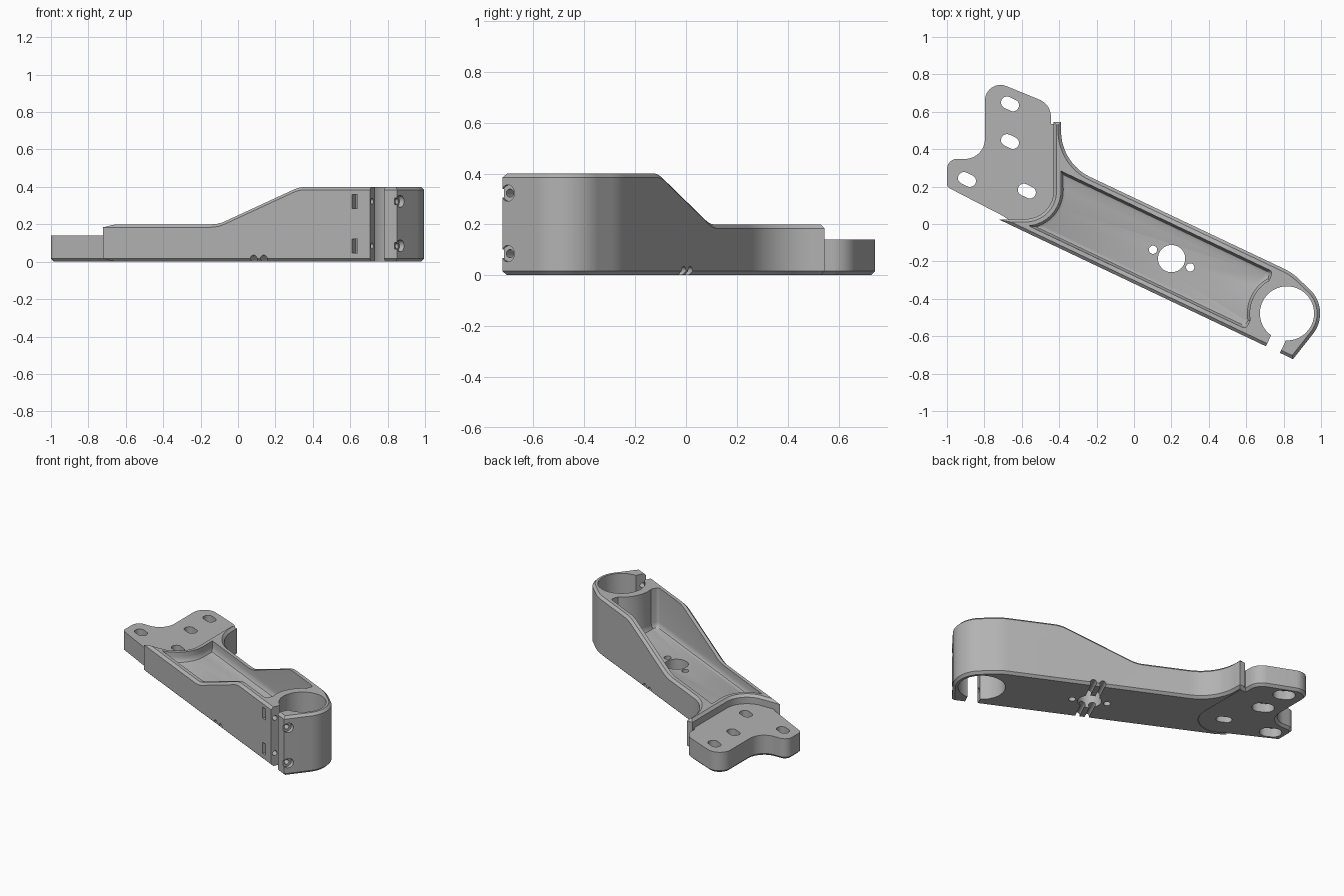
import bpy, bmesh
from math import sin, cos, tan, asin, sqrt, radians, pi
from mathutils import Vector, Matrix

if "Cube" in bpy.data.objects:
    bpy.data.objects.remove(bpy.data.objects["Cube"])

grey = bpy.data.materials.new("machined grey")
grey.use_nodes = True
GREY = (0.45, 0.45, 0.45, 1)
grey.diffuse_color = GREY
grey.node_tree.nodes["Principled BSDF"].inputs["Base Color"].default_value = GREY

# Arm frame: origin at the clamp bore, u along the arm, v towards the back
TILT = radians(-25.4)
ARM = Matrix.Translation((0.818, -0.478, 0)) @ Matrix.Rotation(TILT, 4, "Z")


def W(u, v, r=0):
    p = ARM @ Vector((u, v, 0))
    return (p.x, p.y, r)


def arc(centre, radius, start, end, n=24):
    steps = [radians(start + (end - start) * i / n) for i in range(n + 1)]
    return [(centre[0] + radius * cos(a), centre[1] + radius * sin(a), 0) for a in steps]


def fillet(corners, n=12):
    """Round each (x, y, radius) corner of a closed outline."""
    out = []
    for i, (x, y, r) in enumerate(corners):
        p = Vector((x, y))
        if r == 0:
            out.append(p)
            continue
        a = (Vector(corners[i - 1][:2]) - p)
        b = (Vector(corners[(i + 1) % len(corners)][:2]) - p)
        half = a.angle(b) / 2
        t = min(r / tan(half), 0.95 * a.length, 0.95 * b.length)
        r = t * tan(half)
        a.normalize()
        b.normalize()
        c = p + (a + b).normalized() * (r / sin(half))
        s, e = p + a * t - c, p + b * t - c
        sweep = s.angle_signed(e)
        for k in range(n + 1):
            out.append(c + Matrix.Rotation(-sweep * k / n, 2) @ s)
    return out


def finish(bm, name):
    bmesh.ops.recalc_face_normals(bm, faces=bm.faces)
    mesh = bpy.data.meshes.new(name)
    bm.to_mesh(mesh)
    bm.free()
    mesh.materials.append(grey)
    ob = bpy.data.objects.new(name, mesh)
    bpy.context.collection.objects.link(ob)
    return ob


def loft(name, rings):
    bm = bmesh.new()
    rows = [[bm.verts.new(p) for p in ring] for ring in rings]
    n = len(rows[0])
    for lo, hi in zip(rows, rows[1:]):
        for i in range(n):
            j = (i + 1) % n
            bm.faces.new((lo[i], lo[j], hi[j], hi[i]))
    bm.faces.new(rows[0])
    bm.faces.new(rows[-1])
    return finish(bm, name)


def prism(name, outline, z0, z1):
    return loft(name, [[(p[0], p[1], z) for p in outline] for z in (z0, z1)])


def cylinder(radius, length, matrix):
    bm = bmesh.new()
    bmesh.ops.create_cone(bm, cap_ends=True, segments=40, radius1=radius,
                          radius2=radius, depth=length, matrix=matrix)
    return finish(bm, "cutter")


def box(u, v, z, size):
    bm = bmesh.new()
    bmesh.ops.create_cube(bm, size=1, matrix=ARM @ Matrix.Translation((u, v, z)) @ Matrix.Diagonal((*size, 1)))
    return finish(bm, "cutter")


def cut(ob, cutter, operation="DIFFERENCE"):
    mod = ob.modifiers.new("cut", "BOOLEAN")
    mod.operation, mod.object, mod.solver = operation, cutter, "EXACT"
    bpy.context.view_layer.objects.active = ob
    bpy.ops.object.modifier_apply(modifier=mod.name)
    bpy.data.objects.remove(cutter)


def chamfer(ob, width, top):
    """Chamfer the rim between vertical sides and the bottom (and top) faces."""
    bm = bmesh.new()
    bm.from_mesh(ob.data)
    bmesh.ops.remove_doubles(bm, verts=bm.verts, dist=0.0005)
    bm.normal_update()
    edges = []
    for e in bm.edges:
        if len(e.link_faces) == 2:
            lo, hi = sorted((f.normal.z for f in e.link_faces), key=abs)
            if abs(lo) < 0.1 and (hi < -0.5 or (top and hi > 0.5)):
                edges.append(e)
    bmesh.ops.bevel(bm, geom=edges, offset=width, segments=1, affect="EDGES", clamp_overlap=False)
    bm.to_mesh(ob.data)
    bm.free()


def smooth(ob):
    bpy.ops.object.select_all(action="DESELECT")
    ob.select_set(True)
    bpy.context.view_layer.objects.active = ob
    bpy.ops.object.shade_smooth_by_angle(angle=radians(28))


# Arm body: plan outline trimmed by the stepped side profile
ring = [W(*p) for p in arc((0, 0), 0.177, -13, 75, 28)]
plan = fillet([W(-1.606, -0.207), W(0.134, -0.207), *ring, W(-0.07, 0.209, 0.3),
               (-0.39, 0.325, 0.272), (-0.39, 0.545, 0), (-0.43, 0.545, 0), (-0.43, 0.03, 0.15)], 16)
body = prism("arm_body", plan, 0, 0.5)
side = fillet([(-2, -0.1, 0), (0.5, -0.1, 0), (0.5, 0.4, 0), (-0.45, 0.4, 0.2),
               (-0.93, 0.2, 0.2), (-2, 0.2, 0)], 6)
trim = loft("cutter", [[ARM @ Vector((u, v, z)) for u, z in side] for v in (-1, 1)])
cut(body, trim, "INTERSECT")
chamfer(body, 0.016, True)


# Tapered pocket following the end wall and the clamp ring
def pocket(d):
    half, big = 0.169 - d, 0.19 + d
    centre = (-1.545, -0.006)
    tip = -asin((half + centre[1]) / big) * 180 / pi
    wall = arc(centre, big, -TILT * 180 / pi, tip)
    corner = (-0.39 + d - 0.818 - 0.429 * half) / 0.903
    nose = arc((0, 0), 0.2 + d, 216, 144)
    pts = [(corner, half, 0), *wall, (-0.165 - d, -half, 0.02), *nose, (-0.165 - d, half, 0.02)]
    return fillet([W(*p) for p in pts], 6)


layers = [(0.026, 0.13), (0.012, 0.136), (0.003, 0.15), (0, 0.17), (0, 0.5)]
cut(body, loft("cutter", [[(p.x, p.y, z) for p in pocket(d)] for d, z in layers]))

# Clamp bore and split
cut(body, cylinder(0.145, 2, ARM))
cut(body, box(0.015, -0.2, 0.2, (0.083, 0.2, 1)))

# Clamp screws: shank, head recess and nut slot
along = Matrix.Rotation(pi / 2, 4, "Y")
for z in (0.085, 0.323):
    for radius, start, end in ((0.016, -0.12, 0.25), (0.032, 0.12, 0.3)):
        place = ARM @ Matrix.Translation(((start + end) / 2, -0.18, z)) @ along
        cut(body, cylinder(radius, end - start, place))
    cut(body, box(-0.115, -0.192, z, (0.033, 0.06, 0.075)))

# Floor holes and underside channels
for u, radius in ((-0.683, 0.073), (-0.793, 0.022), (-0.573, 0.022)):
    cut(body, cylinder(radius, 1, ARM @ Matrix.Translation((u, 0, 0))))
across = Matrix.Rotation(pi / 2, 4, "X")
for u in (-0.715, -0.655):
    cut(body, cylinder(0.02, 1, ARM @ Matrix.Translation((u, 0, 0.015)) @ across))
smooth(body)

# Mounting tab, seated inside the curved end wall
tab = prism("mounting_tab", fillet([
    (-0.70, 0.043, 0), (-0.66, 0.015, 0), *arc((-0.58, 0.18), 0.18, -95, 0),
    (-0.40, 0.535, 0), (-0.444, 0.535, 0), (-0.444, 0.64, 0.1), (-0.797, 0.784, 0.083),
    (-0.797, 0.348, 0.107), (-1, 0.348, 0.055), (-1, 0.198, 0.03)]), 0, 0.14)
chamfer(tab, 0.016, False)


# Slotted mounting holes, three of them widened below
def slot(x, y, radius, z0, z1):
    ends = arc((0.018, 0), radius, -90, 90, 12) + arc((-0.018, 0), radius, 90, 270, 12)
    turn = Matrix.Rotation(TILT, 2)
    pts = [turn @ Vector(p[:2]) + Vector((x, y)) for p in ends]
    return prism("cutter", pts, z0, z1)


for x, y, wide in ((-0.663, 0.642, 1), (-0.663, 0.441, 1), (-0.893, 0.238, 1), (-0.573, 0.176, 0)):
    cut(tab, slot(x, y, 0.032, -0.1, 0.3))
    if wide:
        cut(tab, slot(x, y, 0.052, -0.1, 0.06))
smooth(tab)
